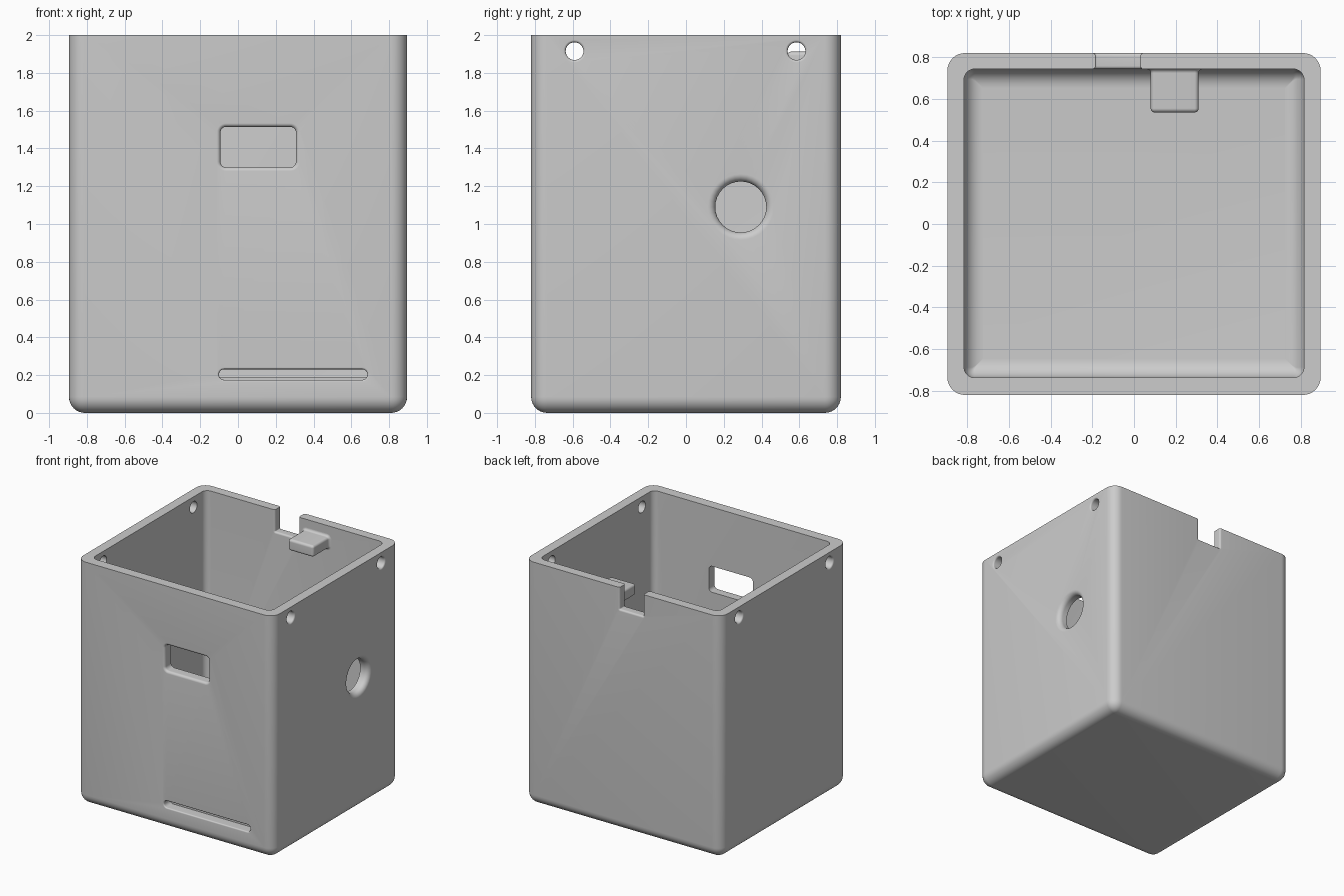
import bpy
import bmesh
from math import sin, cos, pi

cube = bpy.data.objects.get("Cube")
if cube:
    bpy.data.objects.remove(cube, do_unlink=True)

GREY = (0.604, 0.604, 0.604, 1)
grey = bpy.data.materials.new("light_grey")
grey.use_nodes = True
grey.diffuse_color = GREY
grey.node_tree.nodes["Principled BSDF"].inputs["Base Color"].default_value = GREY

# Which model axis the loft runs along: (u, v) is the outline, w the depth
PLACE = {
    "x": lambda u, v, w: (w, u, v),
    "y": lambda u, v, w: (u, w, v),
    "z": lambda u, v, w: (u, v, w),
}
# Quarter circle as (sin, cos) pairs
STEPS = 8
ARC = [(sin(i / STEPS * pi / 2), cos(i / STEPS * pi / 2)) for i in range(STEPS + 1)]


def rounded_rect(cu, cv, hu, hv, r):
    """Outline of a rounded rectangle; a circle when r equals both halves."""
    r = max(r, 0.003)
    pts = []
    for k, (su, sv) in enumerate([(1, 1), (-1, 1), (-1, -1), (1, -1)]):
        for i in range(STEPS + 1):
            a = (k + i / STEPS) * pi / 2
            pts.append((cu + su * (hu - r) + r * cos(a), cv + sv * (hv - r) + r * sin(a)))
    return pts


def loft(name, axis, centre, half, r, sections):
    """Skin a rounded rectangle through (depth, growth) sections."""
    bm = bmesh.new()
    rings = []
    for w, grow in sections:
        outline = rounded_rect(*centre, half[0] + grow, half[1] + grow, r + grow)
        rings.append([bm.verts.new(PLACE[axis](u, v, w)) for u, v in outline])
    for a, b in zip(rings, rings[1:]):
        for i in range(len(a)):
            j = (i + 1) % len(a)
            bm.faces.new((a[i], a[j], b[j], b[i]))
    bm.faces.new(rings[0][::-1])
    bm.faces.new(rings[-1])
    bmesh.ops.remove_doubles(bm, verts=bm.verts, dist=0.00002)
    # Faces are wound alike, so one volume test turns them all outward
    if bm.calc_volume(signed=True) < 0:
        bmesh.ops.reverse_faces(bm, faces=bm.faces)
    mesh = bpy.data.meshes.new(name)
    bm.to_mesh(mesh)
    bm.free()
    mesh.materials.append(grey)
    obj = bpy.data.objects.new(name, mesh)
    bpy.context.collection.objects.link(obj)
    return obj


def tub(name, centre, half, r, fillet, bottom, top):
    """Upright block with rounded lower edges."""
    low = [(bottom + fillet * (1 - c), -fillet * (1 - s)) for s, c in ARC]
    return loft(name, "z", centre, half, r, low + [(top, 0)])


def flare(surface, inward, size):
    """Sections easing from a widened mouth to the plain opening."""
    ease = [(surface + inward * size * (1 - c), size * (1 - s)) for s, c in ARC]
    return [(surface - inward * 0.05, size)] + ease


def activate(obj):
    bpy.ops.object.select_all(action="DESELECT")
    obj.select_set(True)
    bpy.context.view_layer.objects.active = obj


def cut(obj, cutter):
    mod = obj.modifiers.new("cut", "BOOLEAN")
    mod.operation = "DIFFERENCE"
    mod.solver = "EXACT"
    mod.object = cutter
    activate(obj)
    bpy.ops.object.modifier_apply(modifier=mod.name)
    bpy.data.objects.remove(cutter, do_unlink=True)


HX, HY, WALL = 0.895, 0.82, 0.08

# Open-topped shell
shell = tub("box_shell", (0, 0), (HX, HY), 0.085, 0.085, 0, 2)
cut(shell, tub("cavity", (0, 0.003), (HX - WALL, HY - WALL), 0.05, 0.09, 0.11, 2.2))

# Front window and narrow slot
cut(shell, loft("window", "y", (0.107, 1.407), (0.2, 0.107), 0.03,
                flare(-HY, 1, 0.02) + [(-HY + 0.2, 0)]))
cut(shell, loft("slot", "y", (0.292, 0.203), (0.393, 0.028), 0.028,
                flare(-HY, 1, 0.01) + [(-HY + WALL + 0.004, 0)]))

# Large round hole in one side wall
cut(shell, loft("round_hole", "x", (0.29, 1.09), (0.135, 0.135), 0.135,
                flare(HX, -1, 0.04) + [(HX - 0.2, 0)]))

# Screw holes near the rim of both side walls
for side in (-1, 1):
    for y in (-0.59, 0.585):
        cut(shell, loft("screw_hole", "x", (y, 1.915), (0.047, 0.047), 0.047,
                        flare(side * HX, -side, 0.013) + [(side * (HX - 0.2), 0)]))

# Cable notch in the back rim, eased on both faces
cut(shell, loft("notch", "y", (-0.077, 2.02), (0.108, 0.2), 0.006,
                flare(HY, -1, 0.015) + flare(HY - WALL + 0.003, 1, 0.015)[::-1]))

# Rounded tab on the inside of the back wall, easing into it
ROUND = 0.02
nose = [(0.535 + ROUND * (1 - c), -ROUND * (1 - s)) for s, c in ARC]
root = [(0.743 - ROUND * (1 - s), ROUND * (1 - c)) for s, c in ARC]
tab = loft("inner_tab", "y", (0.195, 1.865), (0.115, 0.047), 0.02,
           nose + root + [(0.765, ROUND)])

for obj in (shell, tab):
    activate(obj)
    bpy.ops.object.shade_smooth_by_angle(angle=pi / 6)
